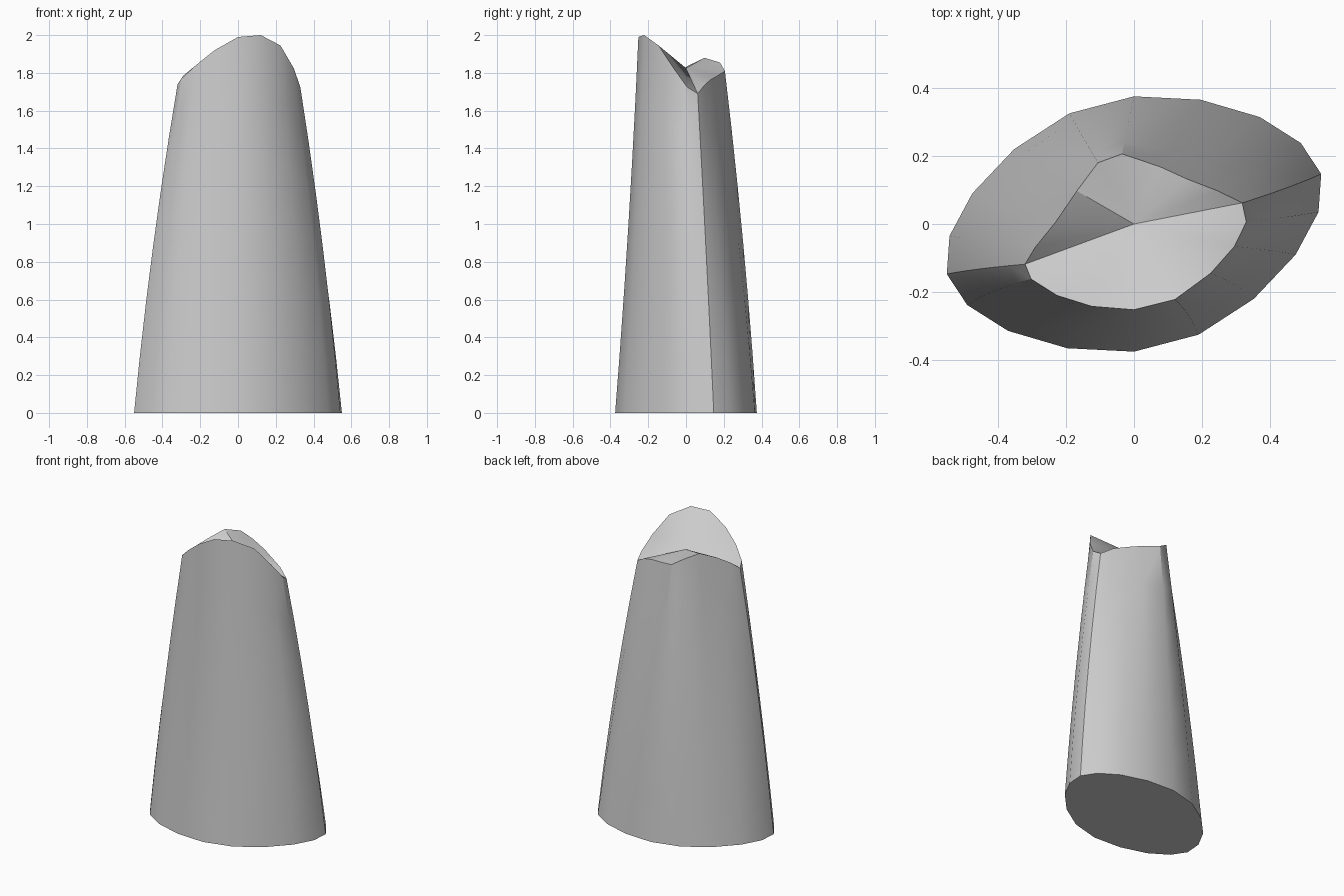
import bpy
import bmesh
from mathutils import Vector

if "Cube" in bpy.data.objects:
    bpy.data.objects.remove(bpy.data.objects["Cube"])

# Half of the oval footprint (other half is the same turned 180 degrees)
half = [(0, -.375), (.19, -.325), (.352, -.22), (.475, -.09), (.542, .035),
        (.55, .147), (.49, .238), (.37, .314), (.196, .365)]
base = half + [(-x, -y) for x, y in half]

# Uneven broken rim, one point above each footprint point
rim = [(0, -.252, 1.99), (.12, -.222, 2.0), (.225, -.145, 1.945),
       (.295, -.066, 1.825), (.33, .006, 1.725), (.318, .062, 1.69),
       (.247, .097, 1.735), (.156, .132, 1.765), (.077, .168, 1.785),
       (-.035, .206, 1.81), (-.106, .18, 1.855), (-.168, .097, 1.88),
       (-.23, .006, 1.835), (-.29, -.068, 1.785), (-.32, -.118, 1.74),
       (-.302, -.162, 1.768), (-.226, -.21, 1.838), (-.124, -.242, 1.92)]

ROWS = 6
COUNT = len(base)


def wall_point(b, t, s):
    """Point on a gently bulging line from footprint to rim."""
    def ease(k):
        return s * (1 - k + k * s)
    fx = ease(.28)
    fy = ease(.28 * b[1] / .376)
    return Vector((b[0] + (t[0] - b[0]) * fx,
                   b[1] + (t[1] - b[1]) * fy, t[2] * s))


bm = bmesh.new()

# Tapered walls
rings = [[bm.verts.new(wall_point(b, t, r / ROWS)) for b, t in zip(base, rim)]
         for r in range(ROWS + 1)]
for low, high in zip(rings, rings[1:]):
    for i in range(COUNT):
        j = (i + 1) % COUNT
        bm.faces.new((low[i], low[j], high[j], high[i]))

# Flat underside and saddle-shaped top
bm.faces.new(rings[0][::-1])
centre = bm.verts.new((0, 0, 1.825))
for i in range(COUNT):
    bm.faces.new((rings[-1][i], rings[-1][(i + 1) % COUNT], centre))
bmesh.ops.recalc_face_normals(bm, faces=bm.faces)

mesh = bpy.data.meshes.new("standing_stone")
bm.to_mesh(mesh)
bm.free()
stone = bpy.data.objects.new("standing_stone", mesh)
bpy.context.collection.objects.link(stone)

# Smooth sides with crisp rim and foot
bpy.context.view_layer.objects.active = stone
stone.select_set(True)
bpy.ops.object.shade_smooth_by_angle(angle=0.56)
